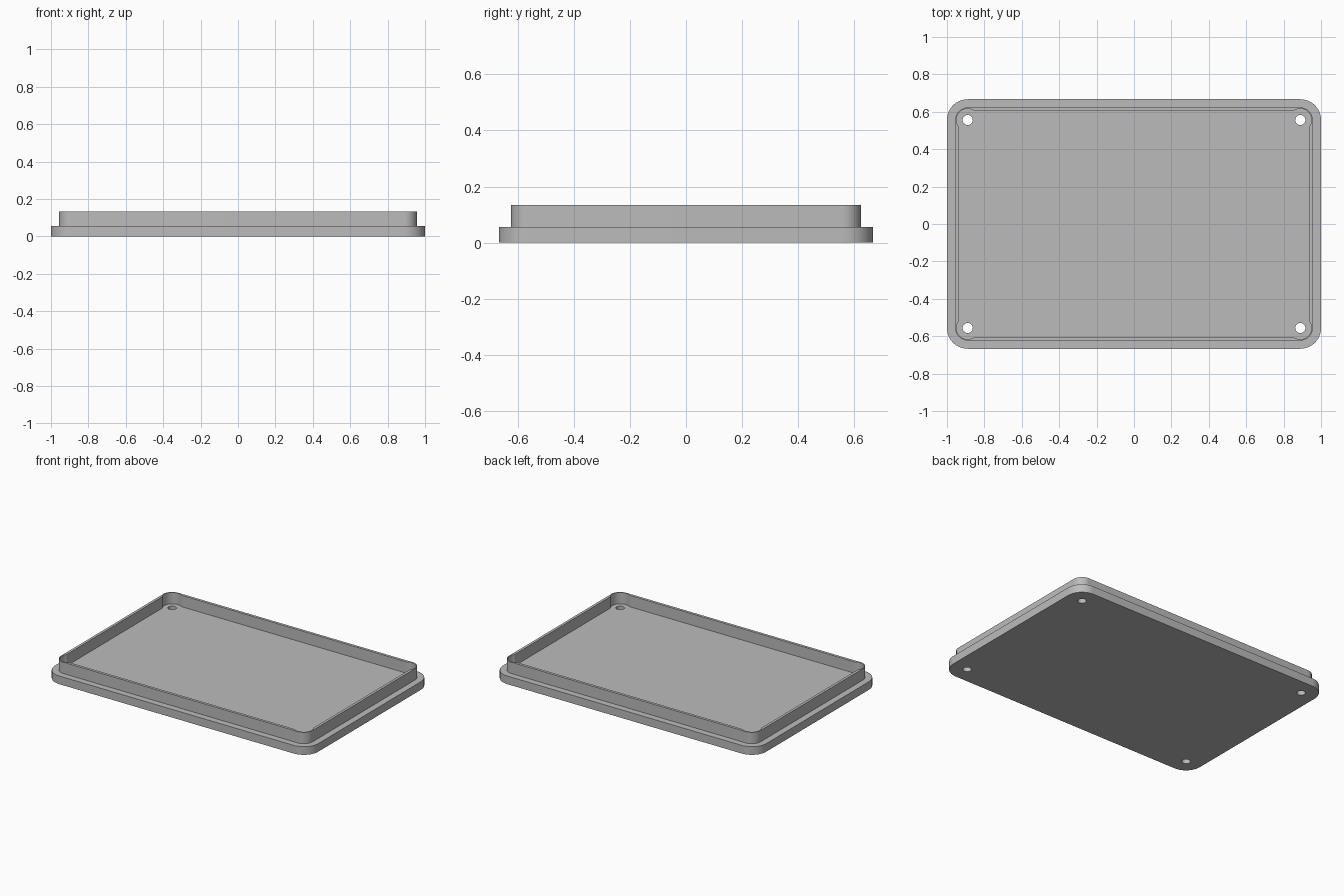
import bpy
import bmesh
import math
from mathutils import Vector

cube = bpy.data.objects.get("Cube")
if cube:
    bpy.data.objects.remove(cube, do_unlink=True)

# Shared dimensions: every corner arc is centred on its screw hole
HOLE_X, HOLE_Y = 0.889, 0.556
PLATE_TOP, RIM_TOP = 0.056, 0.134
POCKET_RADIUS, WALL_OFFSET = 0.06, 0.0485

grey = bpy.data.materials.new("plain grey")
grey.use_nodes = True
grey.diffuse_color = (0.5, 0.5, 0.5, 1)
grey.node_tree.nodes["Principled BSDF"].inputs["Base Color"].default_value = (0.5, 0.5, 0.5, 1)


def arc(cx, cy, radius, start, end, steps):
    """Points along an arc, both ends included."""
    angles = [start + (end - start) * i / steps for i in range(steps + 1)]
    return [(cx + radius * math.cos(a), cy + radius * math.sin(a)) for a in angles]


def corner_outline(radius, overlap=0.0, steps=16):
    """Rectangle with round corners; overlap makes the corners bulge past the sides."""
    points = []
    for i, (sx, sy) in enumerate([(1, 1), (-1, 1), (-1, -1), (1, -1)]):
        turn = i * math.pi / 2
        points += arc(sx * HOLE_X, sy * HOLE_Y, radius,
                      turn - overlap, turn + math.pi / 2 + overlap, steps)
    return points


def extruded_part(name, loops, bottom, top):
    """Fill nested outlines, the inner ones as holes, and extrude them upward."""
    bm = bmesh.new()
    for loop in loops:
        verts = [bm.verts.new((x, y, bottom)) for x, y in loop]
        for a, b in zip(verts, verts[1:] + verts[:1]):
            bm.edges.new((a, b))
    bmesh.ops.triangle_fill(bm, use_beauty=True, use_dissolve=False,
                            edges=bm.edges[:], normal=Vector((0, 0, 1)))
    result = bmesh.ops.extrude_face_region(bm, geom=bm.faces[:], use_keep_orig=True)
    moved = [v for v in result["geom"] if isinstance(v, bmesh.types.BMVert)]
    bmesh.ops.translate(bm, verts=moved, vec=(0, 0, top - bottom))
    bmesh.ops.recalc_face_normals(bm, faces=bm.faces[:])

    mesh = bpy.data.meshes.new(name)
    bm.to_mesh(mesh)
    bm.free()
    mesh.materials.append(grey)
    obj = bpy.data.objects.new(name, mesh)
    bpy.context.collection.objects.link(obj)
    bpy.ops.object.select_all(action="DESELECT")
    obj.select_set(True)
    bpy.context.view_layer.objects.active = obj
    bpy.ops.object.shade_smooth_by_angle(angle=math.radians(30))
    return obj


# Base plate with four screw holes
holes = [arc(sx * HOLE_X, sy * HOLE_Y, 0.027, 0, math.tau, 32)[:-1]
         for sx in (-1, 1) for sy in (-1, 1)]
extruded_part("base_plate", [corner_outline(0.111)] + holes, 0, PLATE_TOP)

# Raised rim, hollowed out around the screw holes
overlap = math.acos(WALL_OFFSET / POCKET_RADIUS)
rim_loops = [corner_outline(0.067), corner_outline(POCKET_RADIUS, overlap, 24)]
extruded_part("raised_rim", rim_loops, PLATE_TOP, RIM_TOP)
